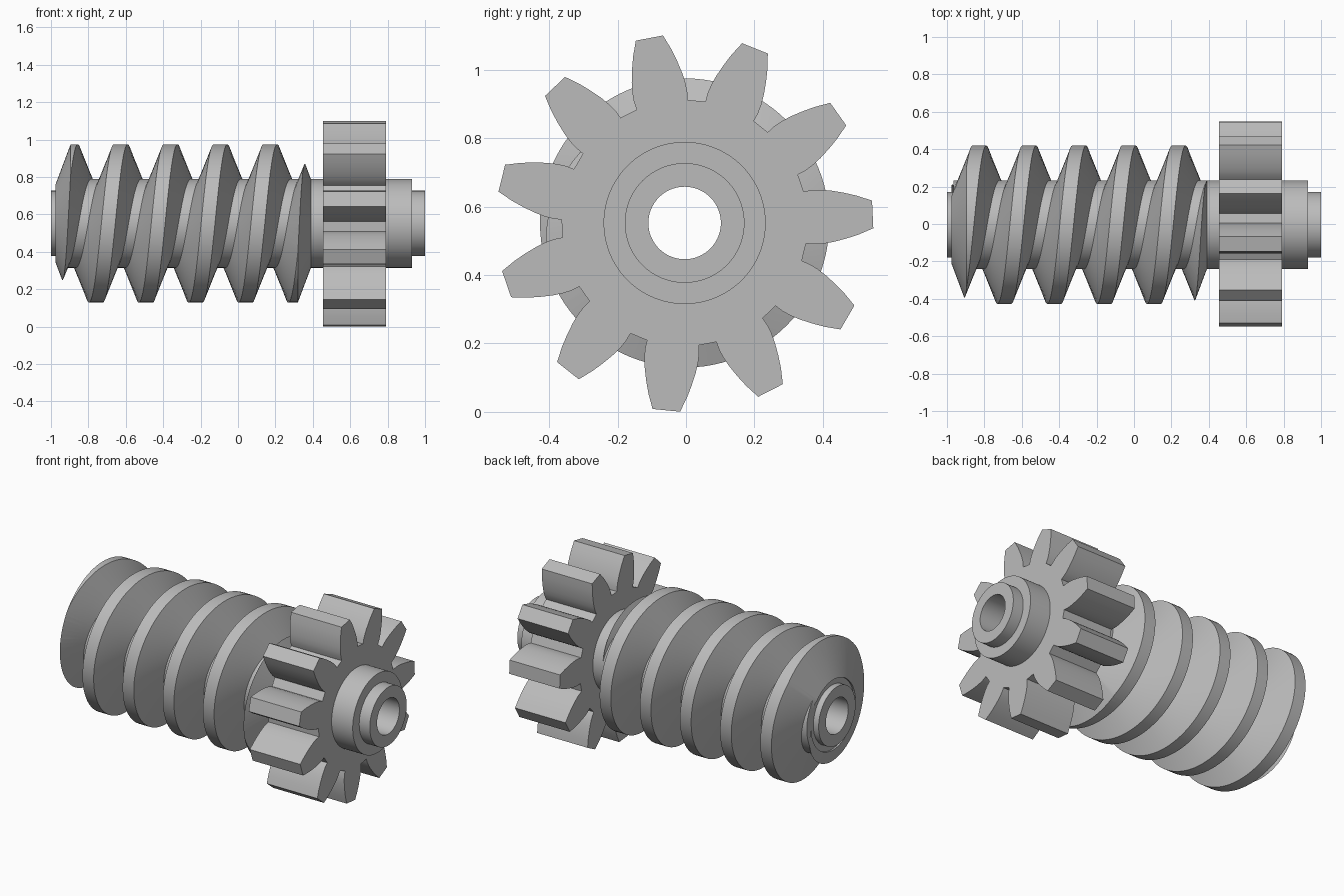
import bpy, bmesh
from math import sin, cos, pi, radians

AXIS_Y, AXIS_Z = -0.004, 0.552
ROOT_R, CREST_R = 0.237, 0.423
PITCH = 0.2665
SEGS = 96

cube = bpy.data.objects.get("Cube")
if cube:
    bpy.data.objects.remove(cube, do_unlink=True)

grey = bpy.data.materials.new("plain grey")
grey.use_nodes = True
colour = (0.5, 0.5, 0.5, 1)
grey.diffuse_color = colour
grey.node_tree.nodes["Principled BSDF"].inputs["Base Color"].default_value = colour


def polar(x, r, a):
    """Point at radius r and angle a around the shaft axis."""
    return (x, AXIS_Y + r * cos(a), AXIS_Z + r * sin(a))


def loft(name, sections, closed):
    """Skin a list of point loops; close them into a ring or cap both ends."""
    bm = bmesh.new()
    rows = [[bm.verts.new(p) for p in s] for s in sections]
    n, m = len(rows), len(rows[0])
    for i in range(n if closed else n - 1):
        a, b = rows[i], rows[(i + 1) % n]
        for j in range(m):
            k = (j + 1) % m
            bm.faces.new((a[j], a[k], b[k], b[j]))
    if not closed:
        bm.faces.new(rows[0])
        bm.faces.new(rows[-1])
        bmesh.ops.triangulate(bm, faces=bm.faces[:])
    bmesh.ops.recalc_face_normals(bm, faces=bm.faces[:])
    mesh = bpy.data.meshes.new(name)
    bm.to_mesh(mesh)
    bm.free()
    mesh.materials.append(grey)
    obj = bpy.data.objects.new(name, mesh)
    bpy.context.collection.objects.link(obj)
    return obj


def lathe(name, profile):
    """Revolve a closed (x, radius) loop around the shaft axis."""
    return loft(name, [[polar(x, r, 2 * pi * i / SEGS) for x, r in profile]
                       for i in range(SEGS)], True)


def activate(obj):
    bpy.ops.object.select_all(action='DESELECT')
    obj.select_set(True)
    bpy.context.view_layer.objects.active = obj


# Hollow stepped shaft
BORE, NECK = 0.106, 0.175
shaft = lathe("hollow_shaft", [
    (-1, BORE), (-1, NECK), (-0.965, NECK), (-0.965, ROOT_R),
    (0.93, ROOT_R), (0.93, NECK), (1, NECK), (1, BORE)])

# Worm thread: trapezoid swept along a helix
INNER_R = 0.2
section = [(-0.12, INNER_R), (-0.108, ROOT_R), (-0.037, CREST_R),
           (0.037, CREST_R), (0.108, ROOT_R), (0.12, INNER_R)]
turns = []
for i in range(-2 * SEGS - 10, 4 * SEGS + 10):
    angle = 2 * pi * i / SEGS
    centre = -0.027 - PITCH * i / SEGS
    turns.append([polar(centre + dx, r, angle) for dx, r in section])
thread = loft("worm_thread", turns, False)

# Chamfered sleeve that trims both thread ends to cones
BIG_R = 0.52
slope = 0.07 / (CREST_R - ROOT_R)
inset = slope * (BIG_R - ROOT_R)
dip = slope * (ROOT_R - 0.21)
trim = lathe("thread_trim", [
    (-0.965 - dip, 0.21), (-0.965 + inset, BIG_R),
    (0.39 - inset, BIG_R), (0.39 + dip, 0.21)])
trim.hide_render = True
activate(thread)
mod = thread.modifiers.new("trim", 'BOOLEAN')
mod.operation = 'INTERSECT'
mod.solver = 'EXACT'
mod.object = trim
bpy.ops.object.modifier_apply(modifier=mod.name)
bpy.data.objects.remove(trim, do_unlink=True)

# Spur gear: curved flanks given as (radius, half angle in degrees)
TEETH = 11
flank = [(0.36, 12.2), (0.385, 11.9), (0.41, 11.1), (0.44, 9.8),
         (0.475, 8.1), (0.51, 6.4), (0.552, 4.2)]
outline = []
for t in range(TEETH):
    mid = 2.6 + 360 * t / TEETH
    outline += [(r, radians(mid - h)) for r, h in flank]
    outline += [(r, radians(mid + h)) for r, h in reversed(flank)]
X0, X1 = 0.455, 0.79
gear = loft("spur_gear", [[polar(X0, 0.2, a), polar(X0, r, a),
                           polar(X1, r, a), polar(X1, 0.2, a)]
                          for r, a in outline], True)

# Smooth round surfaces, crisp edges
for obj in (shaft, thread, gear):
    activate(obj)
    bpy.ops.object.shade_smooth_by_angle(angle=radians(25))
